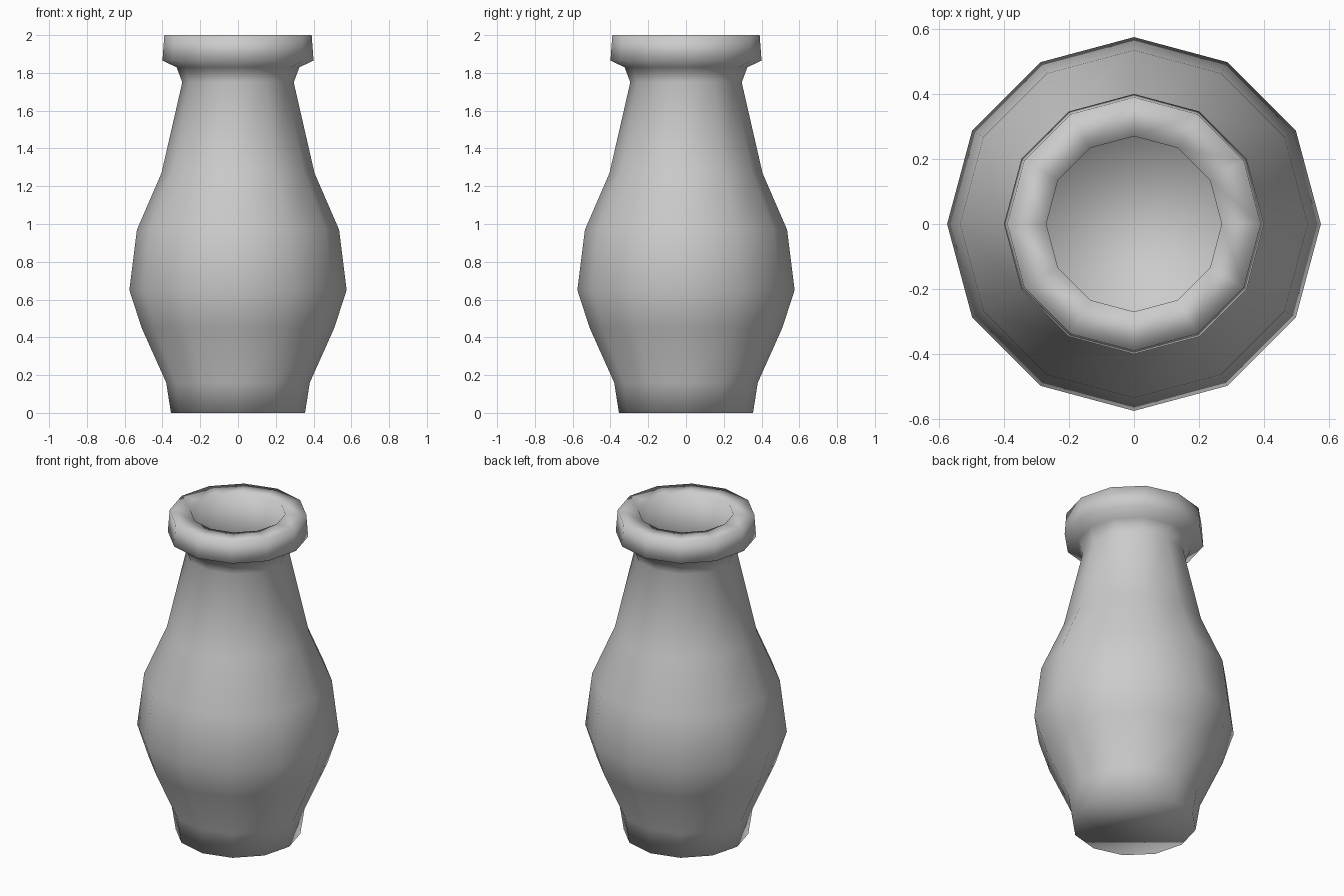
import bpy, bmesh
from math import cos, sin, tau

if "Cube" in bpy.data.objects:
    bpy.data.objects.remove(bpy.data.objects["Cube"])

SIDES = 12

# Profile as (radius, height): outer wall upward, flat rim, inner wall downward
outer = [(0.355, 0), (0.38, 0.16), (0.51, 0.45), (0.575, 0.65), (0.535, 0.97),
         (0.405, 1.27), (0.295, 1.75), (0.325, 1.83), (0.40, 1.865), (0.39, 2.0)]
inner = [(0.27, 2.0), (0.271, 1.75), (0.375, 1.26), (0.50, 0.95), (0.54, 0.65),
         (0.475, 0.46), (0.35, 0.18), (0.32, 0.04)]


def lathe(name, profile, sides):
    """Revolve a profile about z and close both ends."""
    bm = bmesh.new()
    rings = [[bm.verts.new((r * cos(tau * i / sides), r * sin(tau * i / sides), z))
              for i in range(sides)] for r, z in profile]
    for a, b in zip(rings, rings[1:]):
        for i in range(sides):
            j = (i + 1) % sides
            bm.faces.new((a[i], a[j], b[j], b[i]))
    bm.faces.new(rings[0][::-1])
    bm.faces.new(rings[-1])
    bmesh.ops.recalc_face_normals(bm, faces=bm.faces)
    for f in bm.faces:
        f.smooth = True
    mesh = bpy.data.meshes.new(name)
    bm.to_mesh(mesh)
    bm.free()
    obj = bpy.data.objects.new(name, mesh)
    bpy.context.collection.objects.link(obj)
    return obj


# Hollow vase with flared rim
lathe("vase", outer + inner, SIDES)
